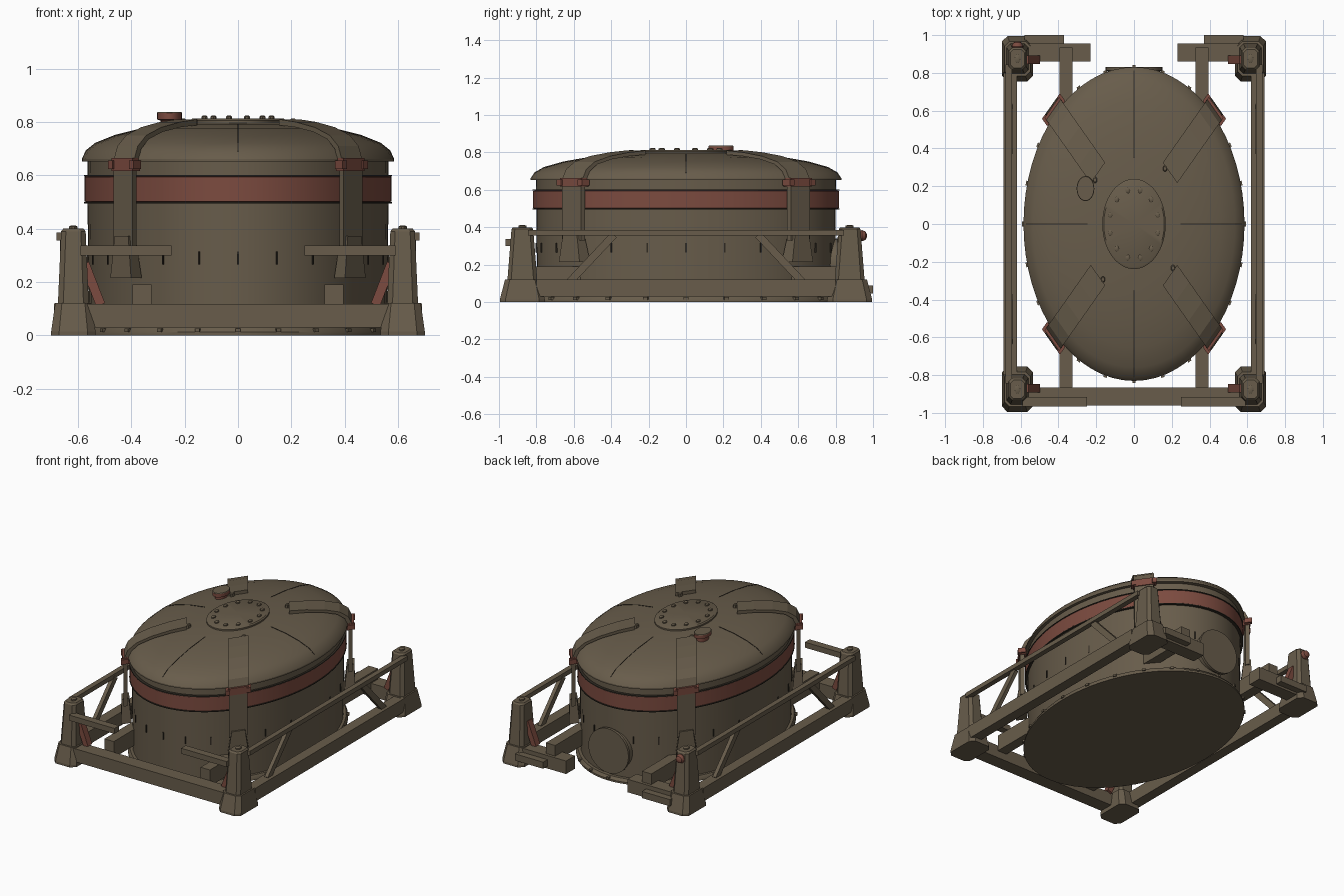
import bpy, bmesh, math
from mathutils import Matrix, Vector

if "Cube" in bpy.data.objects:
    bpy.data.objects.remove(bpy.data.objects["Cube"])


def material(name, rgb):
    m = bpy.data.materials.new(name)
    m.use_nodes = True
    m.diffuse_color = (*rgb, 1)
    m.node_tree.nodes["Principled BSDF"].inputs["Base Color"].default_value = (*rgb, 1)
    return m


BROWN = material("drab brown", (0.138, 0.108, 0.07))
RED = material("faded red", (0.2, 0.07, 0.05))
DARK = material("dark seam", (0.03, 0.024, 0.017))
OVAL = Matrix.Diagonal((1, 1.42, 1, 1))   # stretches round tank parts into ovals


def finish(name, bm, mat, smooth=False, matrix=None):
    if matrix:
        bm.transform(matrix)
    bmesh.ops.recalc_face_normals(bm, faces=bm.faces)
    me = bpy.data.meshes.new(name)
    bm.to_mesh(me)
    bm.free()
    me.materials.append(mat)
    ob = bpy.data.objects.new(name, me)
    bpy.context.collection.objects.link(ob)
    if smooth:
        bpy.ops.object.select_all(action="DESELECT")
        ob.select_set(True)
        bpy.context.view_layer.objects.active = ob
        bpy.ops.object.shade_smooth_by_angle(angle=math.radians(35))
    return ob


def loft(name, rings, mat, smooth=False, matrix=None):
    bm = bmesh.new()
    loops = [[bm.verts.new(p) for p in ring] for ring in rings]
    n = len(loops[0])
    for a, b in zip(loops, loops[1:]):
        for i in range(n):
            bm.faces.new((a[i], a[(i + 1) % n], b[(i + 1) % n], b[i]))
    bm.faces.new(loops[0])
    bm.faces.new(loops[-1])
    return finish(name, bm, mat, smooth, matrix)


def lathe(name, profile, mat, segments=64, matrix=OVAL):
    rings = [[(r * math.cos(t), r * math.sin(t), z)
              for t in (math.tau * i / segments for i in range(segments))]
             for r, z in profile]
    return loft(name, rings, mat, True, matrix)


def box(name, lo, hi, mat=BROWN, matrix=None):
    rings = [[(lo[0], lo[1], z), (hi[0], lo[1], z), (hi[0], hi[1], z), (lo[0], hi[1], z)]
             for z in (lo[2], hi[2])]
    return loft(name, rings, mat, matrix=matrix)


def octagon(hx, hy, z, c):
    # rectangle with cut corners
    return [(hx, hy - c, z), (hx - c, hy, z), (c - hx, hy, z), (-hx, hy - c, z),
            (-hx, c - hy, z), (c - hx, -hy, z), (hx - c, -hy, z), (hx, c - hy, z)]


def bar(name, a, b, width, depth, mat=BROWN):
    # slanted bar in the plane spanned by its direction and z
    a, b = Vector(a), Vector(b)
    d = (b - a).normalized()
    side = d.cross(Vector((0, 0, 1))).normalized() * depth / 2
    up = side.cross(d).normalized() * width / 2
    return loft(name, [[p + side + up, p - side + up, p - side - up, p + side - up]
                       for p in (a, b)], mat)


def ribbon(name, path, half, thick, mat, matrix):
    # flat band following (radius, height) points
    return loft(name, [[(r, -half, z), (r, half, z), (r - dr, half, z - dz),
                        (r - dr, -half, z - dz)]
                       for r, z, dr, dz in [(r, z, thick * i / (len(path) - 1),
                                             thick * (1 - 0.6 * i / (len(path) - 1)))
                                            for i, (r, z) in enumerate(path)]],
                mat, matrix=matrix)


# Tank shell, lid and fittings
dome = [(0.585, 0.662), (0.572, 0.69), (0.535, 0.72), (0.46, 0.75),
        (0.36, 0.775), (0.25, 0.79), (0.12, 0.80), (0.01, 0.802)]
lathe("tank_body", [(0.56, 0.01), (0.565, 0.66), (0.3, 0.66)], BROWN)
lathe("base_flange", [(0.585, 0), (0.585, 0.012), (0.575, 0.03), (0.5, 0.03)], BROWN)
lathe("red_band", [(0.56, 0.498), (0.576, 0.502), (0.576, 0.594), (0.56, 0.598)], RED)
for z in (0.497, 0.599):
    lathe("band_edge", [(0.56, z - 0.003), (0.578, z - 0.003), (0.578, z + 0.003),
                        (0.56, z + 0.003)], DARK)
lathe("lid_rim", [(0.55, 0.652), (0.585, 0.652), (0.585, 0.662), (0.55, 0.662)], BROWN)
lathe("lid_dome", dome, BROWN)
lathe("cover_plate", [(0.168, 0.79), (0.168, 0.806), (0.16, 0.812), (0.01, 0.812)], BROWN)
lathe("filler_neck", [(0.033, 0.76), (0.033, 0.805), (0.047, 0.81), (0.047, 0.833)],
      RED, 20, OVAL @ Matrix.Translation((-0.257, 0.132, 0)))
lathe("filler_cap", [(0.047, 0.833), (0.045, 0.837), (0.01, 0.837)],
      BROWN, 20, OVAL @ Matrix.Translation((-0.257, 0.132, 0)))
for i in range(12):
    turn = Matrix.Rotation(math.tau * (i + 0.5) / 12, 4, "Z")
    lathe("cover_bolt", [(0.012, 0.80), (0.012, 0.82), (0.006, 0.824)], BROWN, 8,
          OVAL @ turn @ Matrix.Translation((0.13, 0, 0)))
for i in range(24):
    turn = Matrix.Rotation(math.tau * i / 24, 4, "Z")
    box("flange_bolt", (0.57, -0.009, 0.012), (0.592, 0.009, 0.026), BROWN, OVAL @ turn)
    box("weld_mark", (0.556, -0.003, 0.265), (0.566, 0.003, 0.315), DARK, OVAL @ turn)
for i in range(4):
    turn = Matrix.Rotation(math.tau * i / 4, 4, "Z")
    ribbon("lid_seam", [(r, z + 0.002) for r, z in dome[1:6]], 0.002, 0.004, DARK,
           OVAL @ turn)

# Round hatch at the back
lathe("back_hatch", [(0.14, 0.70), (0.14, 0.81), (0.15, 0.812), (0.15, 0.83)], BROWN, 32,
      Matrix.Translation((0, 0, 0.2)) @ Matrix.Rotation(-math.pi / 2, 4, "X"))

# Hold-down straps, legs and clamps
strap_path = [(0.27, 0.81), (0.36, 0.80), (0.46, 0.78), (0.54, 0.75), (0.585, 0.71),
              (0.608, 0.65)]
for i in range(4):
    place = OVAL @ Matrix.Rotation(math.tau * (i + 0.5) / 4, 4, "Z")
    ribbon("lid_strap", strap_path, 0.054, 0.022, BROWN, place)
    box("strap_leg", (0.587, -0.05, 0.33), (0.609, 0.05, 0.64), BROWN, place)
    box("strap_clamp", (0.575, -0.055, 0.617), (0.615, 0.055, 0.664), RED, place)
    for s in (-1, 1):
        box("clamp_bolt", (0.582, s * 0.055 - 0.012, 0.624),
            (0.622, s * 0.055 + 0.012, 0.656), RED, place)
    loft("strap_foot", [[(r, -w, z), (r, w, z), (q, w, z), (q, -w, z)]
                        for r, q, w, z in ((0.565, 0.622, 0.055, 0.215),
                                           (0.58, 0.618, 0.036, 0.372))],
         BROWN, matrix=place)
    lathe("strap_pin", [(0.012, 0.78), (0.012, 0.808), (0.008, 0.812)], BROWN, 8,
          place @ Matrix.Translation((0.262, 0.03, 0)))

# Corner posts with red braces
for sx in (-1, 1):
    for sy in (-1, 1):
        at = Matrix.Translation((sx * 0.617, sy * 0.875, 0))
        loft("post_foot", [octagon(0.083, 0.12, 0, 0.03), octagon(0.083, 0.12, 0.015, 0.03),
                           octagon(0.068, 0.092, 0.122, 0.025)], BROWN, matrix=at)
        loft("corner_post", [octagon(0.058, 0.08, 0.115, 0.02),
                             octagon(0.046, 0.058, 0.39, 0.018),
                             octagon(0.038, 0.05, 0.40, 0.018)], BROWN, matrix=at)
        lathe("post_bolt", [(0.016, 0.39), (0.016, 0.408), (0.01, 0.411)], BROWN, 10, at @ OVAL)
        bar("red_brace", (sx * 0.575, sy * 0.87, 0.27), (sx * 0.515, sy * 0.87, 0.115),
            0.035, 0.045, RED)
        # Diagonal side braces
        bar("side_brace", (sx * 0.655, sy * 0.62, 0.11), (sx * 0.655, sy * 0.385, 0.36),
            0.04, 0.025)


# Base frame and rails
def span(name, sx, x0, x1, y0, y1, z0, z1):
    xs = sorted((sx * x0, sx * x1))
    box(name, (xs[0], y0, z0), (xs[1], y1, z1))


box("front_beam", (-0.57, -0.96, 0.03), (0.57, -0.865, 0.118))
for sx in (-1, 1):
    span("side_beam", sx, 0.62, 0.69, -0.8, 0.8, 0.03, 0.12)
    span("upper_rail", sx, 0.645, 0.68, -0.845, 0.845, 0.355, 0.385)
    span("front_bearer", sx, 0.325, 0.395, -0.865, -0.5, 0.08, 0.19)
    span("back_bearer", sx, 0.325, 0.395, 0.5, 0.935, 0.08, 0.19)
    span("back_beam_stub", sx, 0.23, 0.57, 0.86, 0.955, 0.03, 0.118)
    span("back_step", sx, 0.37, 0.58, 0.95, 1.0, 0.045, 0.09)
    span("front_guard", sx, 0.25, 0.59, -0.965, -0.915, 0.30, 0.337)

# Single red lamp knob on one back post
lathe("red_knob", [(0.012, 0.0), (0.026, 0.01), (0.03, 0.026), (0.022, 0.045), (0.008, 0.052)],
      RED, 16, Matrix.Translation((-0.617, 0.915, 0.355)) @ Matrix.Rotation(-math.pi / 2, 4, "X"))
